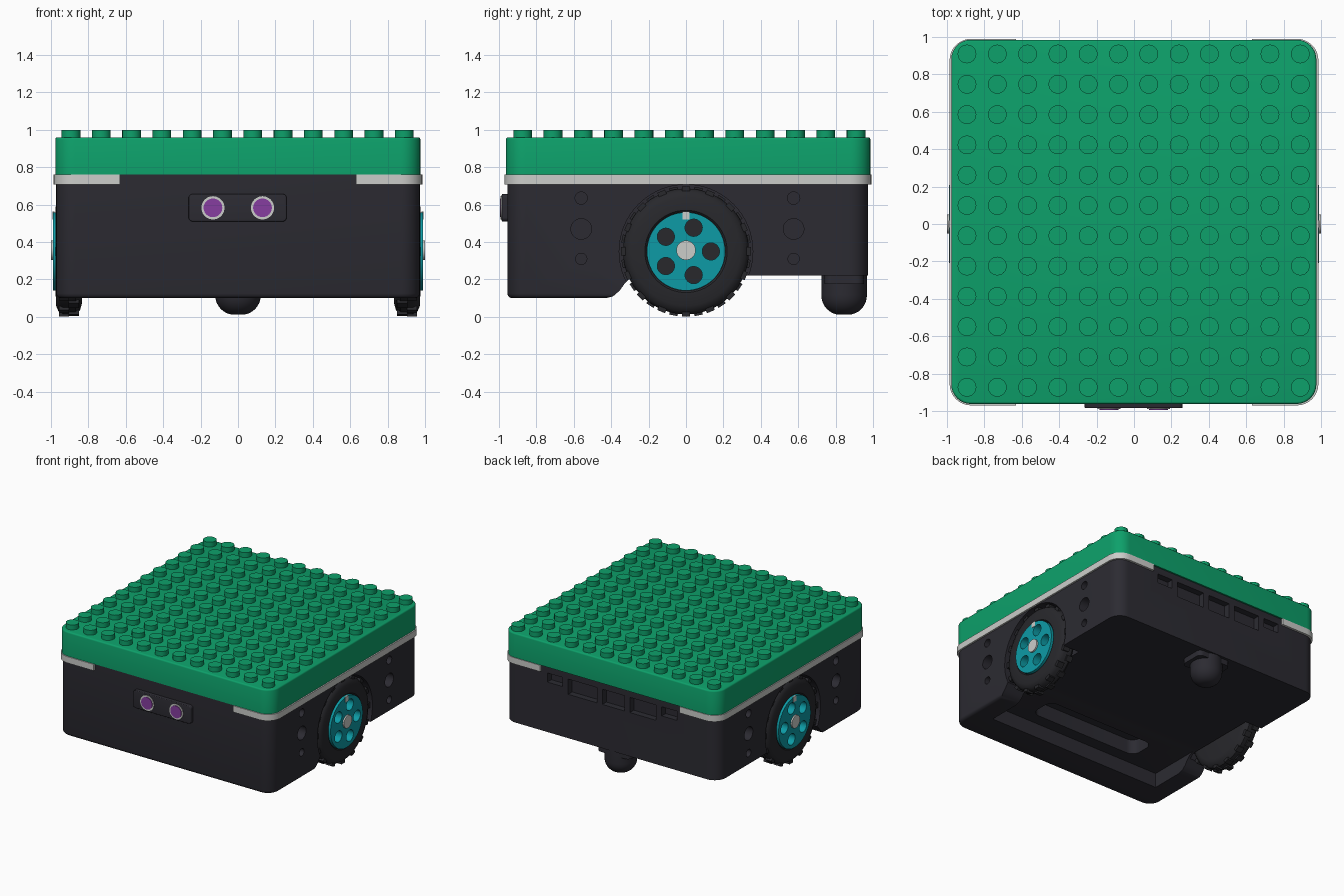
import bpy, bmesh, math
from mathutils import Matrix, Vector

cube = bpy.data.objects.get("Cube")
if cube:
    bpy.data.objects.remove(cube, do_unlink=True)


def material(name, rgb):
    m = bpy.data.materials.new(name)
    m.use_nodes = True
    m.diffuse_color = (*rgb, 1)
    m.node_tree.nodes["Principled BSDF"].inputs["Base Color"].default_value = (*rgb, 1)
    return m


DARK = material("charcoal", (0.025, 0.024, 0.032))
GREEN = material("green", (0.004, 0.355, 0.145))
LIGHT = material("light_grey", (0.6, 0.61, 0.59))
TEAL = material("teal", (0.004, 0.33, 0.38))
PURPLE = material("purple", (0.24, 0.048, 0.35))
RUBBER = material("rubber", (0.021, 0.021, 0.025))


def finish(bm, name, mat=None):
    bmesh.ops.recalc_face_normals(bm, faces=bm.faces)
    me = bpy.data.meshes.new(name)
    bm.to_mesh(me)
    bm.free()
    ob = bpy.data.objects.new(name, me)
    bpy.context.collection.objects.link(ob)
    if mat:
        me.materials.append(mat)
    return ob


def activate(ob):
    bpy.ops.object.select_all(action='DESELECT')
    ob.select_set(True)
    bpy.context.view_layer.objects.active = ob


def cut(ob, cutters):
    activate(ob)
    for c in cutters:
        mod = ob.modifiers.new("cut", 'BOOLEAN')
        mod.operation = 'DIFFERENCE'
        mod.solver = 'EXACT'
        mod.object = c
        bpy.ops.object.modifier_apply(modifier=mod.name)
        bpy.data.objects.remove(c, do_unlink=True)


# Box between two corners; edges along axis rounded by r, one end rim softened
def block(name, lo, hi, mat=None, axis=2, r=0, soft=0, end=1):
    lo, hi = Vector(lo), Vector(hi)
    bm = bmesh.new()
    bmesh.ops.create_cube(bm, size=1)
    for v in bm.verts:
        v.co = Vector([(a + b) / 2 + c * (b - a) for a, b, c in zip(lo, hi, v.co)])
    if r:
        along = [e for e in bm.edges
                 if abs(e.verts[0].co[axis] - e.verts[1].co[axis]) > 1e-4]
        bmesh.ops.bevel(bm, geom=along, offset=r, segments=8, profile=0.5, affect='EDGES')
    if soft:
        level = (hi if end > 0 else lo)[axis]
        rim = [e for e in bm.edges if all(abs(v.co[axis] - level) < 1e-4 for v in e.verts)]
        bmesh.ops.bevel(bm, geom=rim, offset=soft, segments=3, profile=0.5, affect='EDGES')
    return finish(bm, name, mat)


def add_cylinder(bm, centre, radius, depth, axis=2, segments=32):
    turn = {0: Matrix.Rotation(math.pi / 2, 4, 'Y'),
            1: Matrix.Rotation(math.pi / 2, 4, 'X'), 2: Matrix()}[axis]
    bmesh.ops.create_cone(bm, cap_ends=True, segments=segments, radius1=radius, radius2=radius,
                          depth=depth, matrix=Matrix.Translation(centre) @ turn)


def cylinder(name, centre, radius, depth, axis=2, mat=None, segments=32):
    bm = bmesh.new()
    add_cylinder(bm, centre, radius, depth, axis, segments)
    return finish(bm, name, mat)


# Revolve a profile of (along, radius) pairs about an x or z axis
def lathe(name, profile, centre, axis, mat, segments=64):
    bm = bmesh.new()
    centre = Vector(centre)
    vs = [bm.verts.new(centre + (Vector((a, 0, r)) if axis == 0 else Vector((r, 0, a))))
          for a, r in profile]
    es = [bm.edges.new(p) for p in zip(vs, vs[1:])]
    bmesh.ops.spin(bm, geom=vs + es, cent=centre, axis=(1, 0, 0) if axis == 0 else (0, 0, 1),
                   angle=2 * math.pi, steps=segments)
    bmesh.ops.remove_doubles(bm, verts=bm.verts, dist=1e-5)
    return finish(bm, name, mat)


# Chassis
body = block("body", (-.972, -.955, .1), (.972, .972, .76), DARK, r=.1, soft=.025, end=-1)

# Raised rear underside with a curved step behind the front section
bm = bmesh.new()
step = [(-.43, .0), (-.43, .1), (-.39, .11), (-.355, .14), (-.33, .175), (-.3, .205),
        (-.26, .22), (1.1, .22), (1.1, .0)]
face = bm.faces.new([bm.verts.new((-1.1, y, z)) for y, z in step])
new = bmesh.ops.extrude_face_region(bm, geom=[face])["geom"]
bmesh.ops.translate(bm, vec=(2.2, 0, 0), verts=[v for v in new if isinstance(v, bmesh.types.BMVert)])
cutters = [finish(bm, "underside_cut")]
cutters.append(block("front_underside_cut", (-.8, -.7, 0), (.8, -.2, .22)))
cutters.append(block("floor_pocket_cut", (-.5, -.6, 0), (.5, -.38, .34), r=.07))

# Wheel wells and side holes
for s in (1, -1):
    cutters.append(cylinder("well_cut", (s * .97, 0, .35), .357, .3, 0, segments=64))
    for y in (-.56, .575):
        for z, r in ((.635, .033), (.47, .055), (.31, .03)):
            cutters.append(cylinder("hole_cut", (s * .97, y, z), r, .16, 0))

# Rear port openings
for x0, x1, z0 in ((.44, .58, .63), (.13, .39, .58), (-.12, .08, .58),
                   (-.41, -.17, .58), (-.6, -.46, .63)):
    cutters.append(block("port_cut", (x0, .92, z0), (x1, 1.1, .705)))
cut(body, cutters)

# Light trim band, open in the middle of front and back
band = block("trim_band", (-.986, -.97, .708), (.986, .99, .76), LIGHT, r=.115)
cut(band, [block("band_cut", (-.632, -1.2, .6), (.632, 1.2, .9))])

# Studded top plate
block("top_plate", (-.977, -.962, .76), (.975, .985, .96), GREEN, r=.105, soft=.012)
bm = bmesh.new()
for i in range(12):
    for j in range(12):
        add_cylinder(bm, (-.893 + i * .162, -.873 + j * .162, .975), .05, .05, segments=24)
finish(bm, "top_studs", GREEN)

# Front sensor
block("sensor_panel", (-.264, -.985, .51), (.26, -.94, .657), DARK, axis=1, r=.022, soft=.006, end=-1)
for side, x in (("right", -.134), ("left", .131)):
    cylinder(side + "_eye_ring", (x, -.982, .583), .062, .016, 1, LIGHT, 40)
    cylinder(side + "_eye", (x, -.985, .583), .05, .02, 1, PURPLE, 40)

# Wheels
tyre_profile = [(.835, 0), (.835, .28), (.845, .315), (.87, .336), (.935, .336), (.96, .32),
                (.973, .29), (.975, .22), (.965, .21), (.9, .21), (.9, 0)]
for side, s in (("left", 1), ("right", -1)):
    lathe(side + "_tyre", [(s * a, r) for a, r in tyre_profile], (0, 0, .35), 0, RUBBER)

    bm = bmesh.new()
    for k in range(32):
        x = s * (.878 if k % 2 else .93)
        place = (Matrix.Translation((0, 0, .35)) @ Matrix.Rotation(k * math.tau / 32, 4, 'X')
                 @ Matrix.Translation((x, 0, .336)) @ Matrix.Diagonal((.055, .045, .024, 1)))
        bmesh.ops.create_cube(bm, size=1, matrix=place)
    finish(bm, side + "_tyre_tread", RUBBER)

    rim = cylinder(side + "_wheel_rim", (s * .944, 0, .35), .209, .088, 0, TEAL, 64)
    cut(rim, [cylinder("rim_hole_cut",
                       (s * .96, .133 * math.cos(k * math.tau / 5),
                        .35 + .133 * math.sin(k * math.tau / 5)), .046, .3, 0)
              for k in range(5)])
    cylinder(side + "_hub", (s * .97, 0, .356), .052, .06, 0, LIGHT)
    block(side + "_wheel_marker", (s * .98, -.02, .52), (s * .992, .02, .562), LIGHT)

# Rear caster
block("caster_flange", (-.15, .74, .175), (.15, .95, .23), DARK, r=.04)
dome = [(.105 * (1 - math.cos(t)) + .012, .022 + .1 * math.sin(t))
        for t in [k * math.pi / 16 for k in range(9)]]
lathe("caster_ball", [(.012, 0)] + dome + [(.23, .122), (.23, 0)], (0, .845, 0), 2, DARK, 40)

for ob in bpy.context.scene.objects:
    if ob.type == 'MESH':
        activate(ob)
        bpy.ops.object.shade_smooth_by_angle(angle=math.radians(35))
